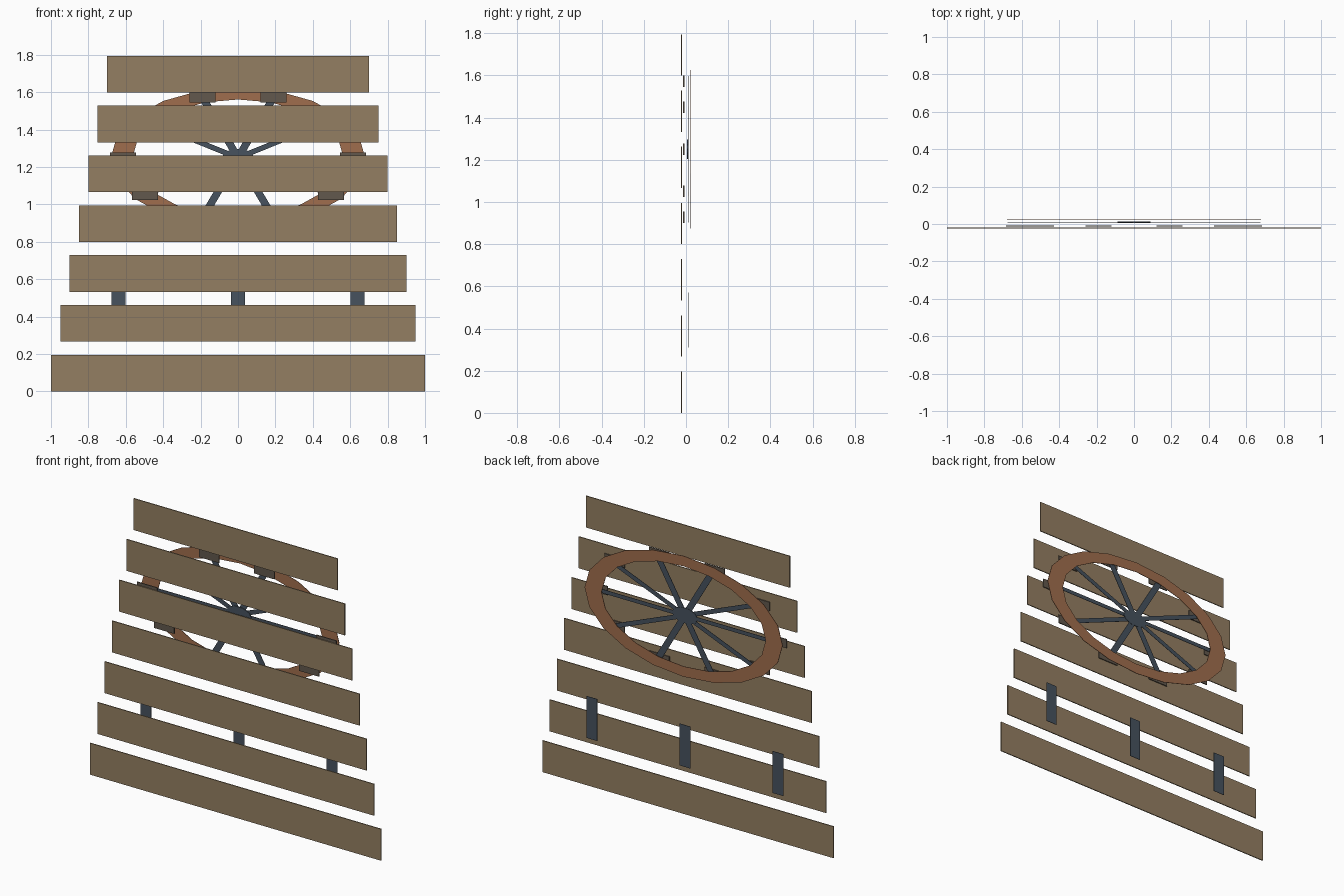
import bpy
from math import cos, sin, pi

cube = bpy.data.objects.get("Cube")
if cube:
    bpy.data.objects.remove(cube, do_unlink=True)


def material(name, rgb):
    m = bpy.data.materials.new(name)
    m.use_nodes = True
    m.diffuse_color = (*rgb, 1)
    m.node_tree.nodes["Principled BSDF"].inputs["Base Color"].default_value = (*rgb, 1)
    return m


WOOD = material("plank wood", (0.296, 0.212, 0.122))
RIM = material("reddish rim", (0.352, 0.155, 0.075))
METAL = material("slate metal", (0.063, 0.085, 0.112))
BLOCK = material("dark brown grip", (0.122, 0.098, 0.074))

# Wheel is a circle flattened into an ellipse
RX, RZ, CZ = 0.68, 0.375, 1.25


def wheel_point(radius, angle):
    return RX * radius * cos(angle), CZ + RZ * radius * sin(angle)


def sheet(name, verts, faces, y, thick, mat):
    """Flat part in the xz plane, centred on depth y."""
    mesh = bpy.data.meshes.new(name)
    mesh.from_pydata([(x, y - thick / 2, z) for x, z in verts], [], faces)
    mesh.materials.append(mat)
    ob = bpy.data.objects.new(name, mesh)
    bpy.context.collection.objects.link(ob)
    solid = ob.modifiers.new("thickness", "SOLIDIFY")
    solid.thickness = thick
    solid.offset = -1
    return ob


def board(name, x, z, width, height, y, thick, mat):
    w, h = width / 2, height / 2
    corners = [(x - w, z - h), (x + w, z - h), (x + w, z + h), (x - w, z + h)]
    return sheet(name, corners, [(0, 1, 2, 3)], y, thick, mat)


# Tapering stack of planks
for i in range(7):
    board(f"plank_{i + 1}", 0, 0.098 + i * 0.2665, 2 - 0.1 * i, 0.196, -0.021, 0.006, WOOD)

# Upright straps behind the lower planks
for side, x in (("right", -0.64), ("middle", 0), ("left", 0.64)):
    board(f"{side}_strap", x, 0.44, 0.075, 0.26, 0.01, 0.002, METAL)

# Wheel rim
n = 20
ring = [wheel_point(r, 2 * pi * i / n) for r in (1, 0.83) for i in range(n)]
quads = [(i, (i + 1) % n, n + (i + 1) % n, n + i) for i in range(n)]
sheet("wheel_rim", ring, quads, 0.0225, 0.003, RIM)

# Hub
sheet("wheel_hub", [wheel_point(0.13, 2 * pi * i / 10) for i in range(10)],
      [tuple(range(10))], 0.009, 0.007, METAL)

# Spokes, each with a grip block near its end
for k in range(10):
    a = 2 * pi * k / 10
    half = 0.032
    corners = []
    for along, across in ((0, -half), (0.965, -half), (0.965, half), (0, half)):
        u = along * cos(a) - across * sin(a)
        v = along * sin(a) + across * cos(a)
        corners.append((RX * u, CZ + RZ * v))
    sheet(f"spoke_{k + 1}", corners, [(0, 1, 2, 3)], 0.01, 0.002, METAL)
    x, z = wheel_point(0.905, a)
    board(f"grip_block_{k + 1}", x, z, 0.138, 0.055, -0.011, 0.006, BLOCK)
